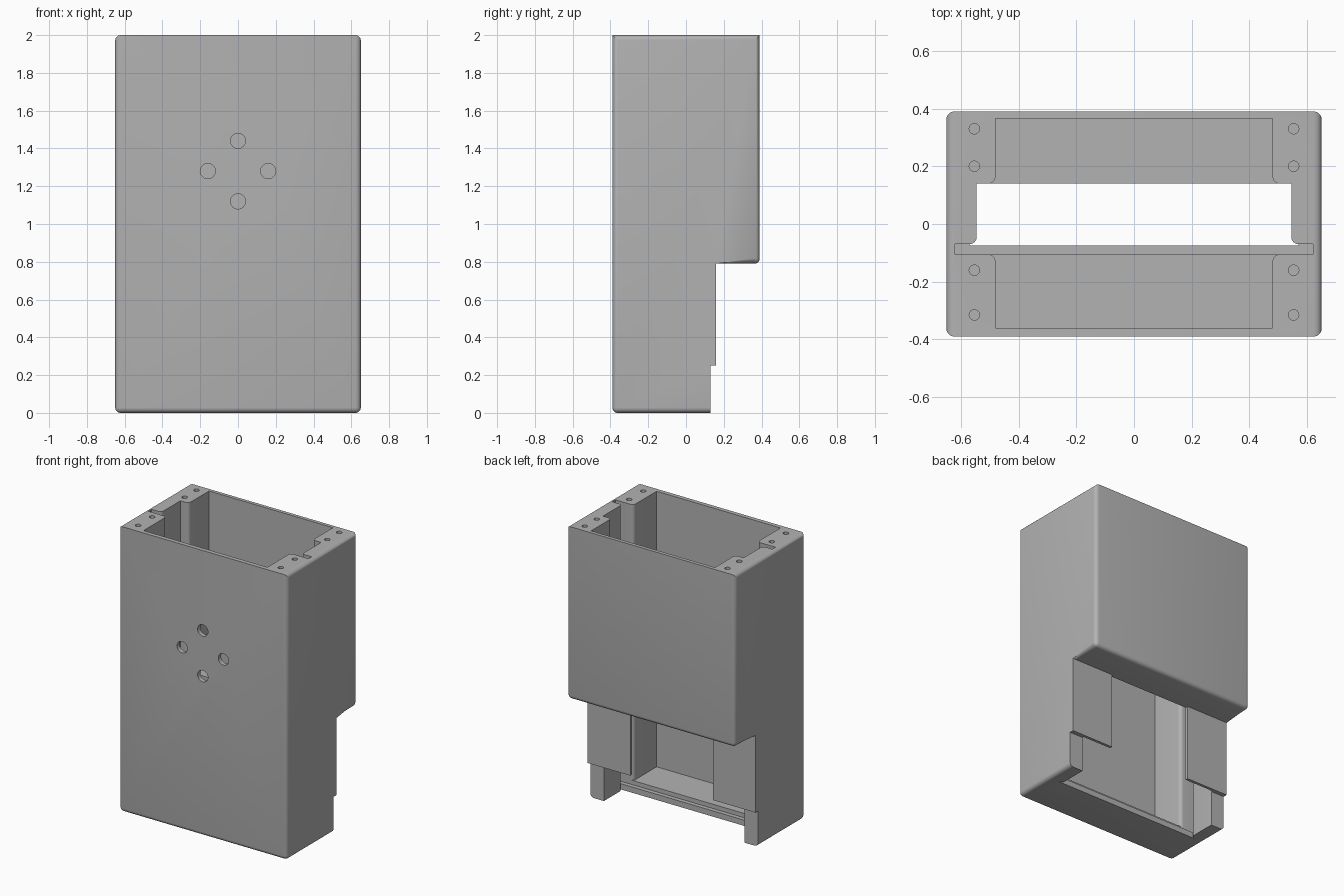
import bpy, bmesh, math
from mathutils import Matrix

old = bpy.data.objects.get("Cube")
if old:
    bpy.data.objects.remove(old, do_unlink=True)

W, D, H = 0.65, 0.39, 2.0      # half width, half depth, height
R = 0.025                      # rounding of the inner posts

grey = bpy.data.materials.new("plain grey")
grey.use_nodes = True
grey.diffuse_color = (0.45, 0.45, 0.45, 1)
grey.node_tree.nodes["Principled BSDF"].inputs["Base Color"].default_value = grey.diffuse_color


def make_object(name, bm):
    bmesh.ops.recalc_face_normals(bm, faces=bm.faces[:])
    mesh = bpy.data.meshes.new(name)
    bm.to_mesh(mesh)
    bm.free()
    mesh.materials.append(grey)
    obj = bpy.data.objects.new(name, mesh)
    bpy.context.collection.objects.link(obj)
    return obj


def extrude(points, offset):
    bm = bmesh.new()
    face = bm.faces.new([bm.verts.new(p) for p in points])
    top = bmesh.ops.extrude_face_region(bm, geom=[face])
    verts = [g for g in top["geom"] if isinstance(g, bmesh.types.BMVert)]
    bmesh.ops.translate(bm, verts=verts, vec=offset)
    return bm


def arc(cx, cy, start, end, steps=6):
    angles = [math.radians(start + (end - start) * i / steps) for i in range(steps + 1)]
    return [(cx + R * math.cos(a), cy + R * math.sin(a)) for a in angles]


def cut(cutter):
    mod = body.modifiers.new("cut", "BOOLEAN")
    mod.operation, mod.solver, mod.object = "DIFFERENCE", "EXACT", cutter
    bpy.ops.object.modifier_apply(modifier=mod.name)
    bpy.data.objects.remove(cutter, do_unlink=True)


def cut_prism(name, half, z0, z1):
    """Cut an upright prism whose outline is mirrored across x = 0."""
    outline = half + [(-x, y) for x, y in reversed(half)]
    cut(make_object(name, extrude([(x, y, z0) for x, y in outline], (0, 0, z1 - z0))))


def cut_hole(name, radius, depth, matrix):
    bm = bmesh.new()
    bmesh.ops.create_cone(bm, cap_ends=True, segments=32, radius1=radius,
                          radius2=radius, depth=depth, matrix=matrix)
    cut(make_object(name, bm))


# Stepped outer body, extruded from its side profile
profile = [(-D, 0), (0.13, 0), (0.13, 0.25), (0.16, 0.25),
           (0.16, 0.79), (D, 0.79), (D, H), (-D, H)]
bm = extrude([(-W, y, z) for y, z in profile], (2 * W, 0, 0))


def is_rounded(edge):
    a, b = (v.co for v in edge.verts)
    mid, way = (a + b) / 2, b - a
    on_side = abs(abs(mid.x) - W) < 1e-4
    if abs(way.z) > 0.01:
        return on_side and abs(abs(mid.y) - D) < 1e-4
    if abs(way.y) > 0.05:
        return on_side
    low_front = mid.y < -D + 1e-4 and mid.z < 1e-4
    low_back = mid.y > D - 1e-4 and mid.z < 1
    return abs(way.x) > 0.1 and (low_front or low_back)


bmesh.ops.bevel(bm, geom=[e for e in bm.edges if is_rounded(e)], offset=0.028,
                segments=5, profile=0.5, affect="EDGES", clamp_overlap=True)
body = make_object("housing", bm)
bpy.context.view_layer.objects.active = body
body.select_set(True)

# Inner compartments, open at the top
cut_prism("front_pocket", [(0.48, -0.36)] + arc(0.505, -0.13, 180, 90) + [(0.505, -0.09)], 0.07, 2.1)
cut_prism("panel_slot", [(0.62, -0.105), (0.62, -0.07)], 0.04, 2.1)
cut_prism("middle_shaft", [(0.57, -0.075)] + arc(0.57, -0.045, 270, 180) + [(0.545, 0.14)], -0.1, 2.1)
cut_prism("back_pocket", [(0.505, 0.13)] + arc(0.505, 0.165, 270, 180) + [(0.48, 0.365)], 0.82, 2.1)

# Gap between the two rear flaps
cut_prism("rear_gap", [(0.32, 0.12), (0.32, 0.2)], -0.1, 0.79)

# Screw holes in the top of the posts
for side in (-1, 1):
    for y in (-0.315, -0.16, 0.2, 0.33):
        cut_hole("screw_hole", 0.018, 0.4, Matrix.Translation((side * 0.553, y, H)))

# Four holes in the front wall
turn = Matrix.Rotation(math.pi / 2, 4, "X")
for dx, dz in ((0, 1), (0, -1), (1, 0), (-1, 0)):
    cut_hole("front_hole", 0.04, 0.1, Matrix.Translation((dx * 0.16, -0.38, 1.28 + dz * 0.16)) @ turn)

bpy.ops.object.shade_smooth_by_angle(angle=math.radians(30))
